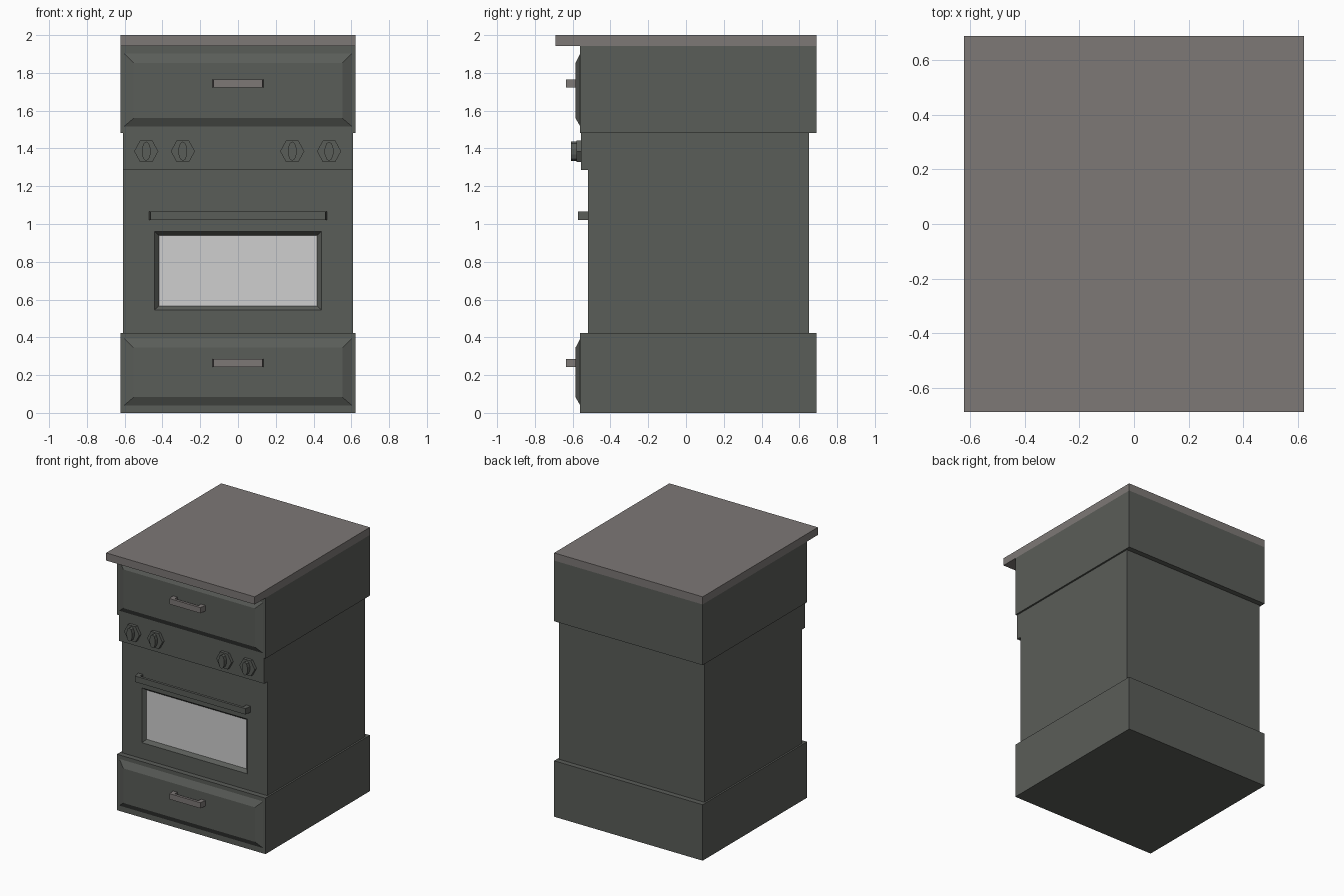
import bpy, bmesh, math
from mathutils import Matrix, Vector

if "Cube" in bpy.data.objects:
    bpy.data.objects.remove(bpy.data.objects["Cube"])


def material(name, rgb):
    m = bpy.data.materials.new(name)
    m.diffuse_color = (*rgb, 1)
    m.use_nodes = True
    m.node_tree.nodes["Principled BSDF"].inputs["Base Color"].default_value = m.diffuse_color
    return m


DARK = material("dark enamel", (0.102, 0.109, 0.099))
STONE = material("warm grey stone", (0.205, 0.188, 0.181))
GLASS = material("pale glass", (0.62, 0.62, 0.62))


def finish(bm, name, *mats):
    bmesh.ops.recalc_face_normals(bm, faces=bm.faces)
    me = bpy.data.meshes.new(name)
    bm.to_mesh(me)
    bm.free()
    for m in mats:
        me.materials.append(m)
    ob = bpy.data.objects.new(name, me)
    bpy.context.collection.objects.link(ob)
    return ob


def add_box(bm, x0, x1, y0, y1, z0, z1):
    mat = Matrix.Translation(((x0 + x1) / 2, (y0 + y1) / 2, (z0 + z1) / 2)) \
        @ Matrix.Diagonal((x1 - x0, y1 - y0, z1 - z0, 1))
    bmesh.ops.create_cube(bm, size=1, matrix=mat)


def block(name, box, mats, rects=()):
    """Box whose front face is inset to nested rectangles (half x, z0, z1, y)."""
    bm = bmesh.new()
    add_box(bm, *box)
    bm.normal_update()
    face = min(bm.faces, key=lambda f: f.calc_center_median().y)
    for hx, z0, z1, y in rects:
        bmesh.ops.inset_region(bm, faces=[face], thickness=0.01)
        mid = face.calc_center_median()
        for v in face.verts:
            v.co = Vector((hx if v.co.x > mid.x else -hx, y, z1 if v.co.z > mid.z else z0))
        bm.normal_update()
    face.material_index = len(mats) - 1
    return finish(bm, name, *mats)


def handle(name, hx, z0, z1, y_back, y_front, mat):
    """U-shaped pull: profile in plan, extruded upwards, legs flared slightly."""
    t, s = 0.02, 0.03
    pts = [(-hx - 0.008, y_back), (-hx, y_front), (hx, y_front), (hx + 0.008, y_back),
           (hx - s, y_back), (hx - s, y_front + t), (-hx + s, y_front + t), (-hx + s, y_back)]
    bm = bmesh.new()
    f = bm.faces.new([bm.verts.new((x, y, z0)) for x, y in pts])
    up = bmesh.ops.extrude_face_region(bm, geom=[f])["geom"]
    bmesh.ops.translate(bm, vec=(0, 0, z1 - z0),
                        verts=[v for v in up if isinstance(v, bmesh.types.BMVert)])
    return finish(bm, name, mat)


def knob(name, x, z):
    """Six-sided dial with an oval grip."""
    bm = bmesh.new()
    for n, rx, rz, y0, y1 in ((6, 0.064, 0.067, -0.58, -0.55), (10, 0.024, 0.051, -0.608, -0.575)):
        mat = Matrix.Translation((x, (y0 + y1) / 2, z)) @ Matrix.Diagonal((rx, 1, rz, 1)) \
            @ Matrix.Rotation(math.pi / 2, 4, 'X')
        if n == 6:
            mat = mat @ Matrix.Rotation(math.pi / 2, 4, 'Z')
        ret = bmesh.ops.create_cone(bm, cap_ends=True, segments=n, radius1=1, radius2=1, depth=y1 - y0)
        if n == 6:  # put points at left and right
            far = max(v.co.x for v in ret["verts"])
            if far > 0.99:
                mat = mat @ Matrix.Rotation(-math.pi / 2, 4, 'Z')
        bmesh.ops.transform(bm, matrix=mat, verts=ret["verts"])
    return finish(bm, name, DARK)


# worktop
block("worktop", (-0.623, 0.623, -0.69, 0.69, 1.942, 2.0), [STONE])

# drawer cabinets with raised bevelled fronts
block("upper_drawer", (-0.623, 0.623, -0.56, 0.69, 1.482, 1.942), [DARK],
      [(0.603, 1.517, 1.902, -0.56), (0.552, 1.56, 1.853, -0.585)])
block("lower_drawer", (-0.623, 0.623, -0.56, 0.69, 0.0, 0.424), [DARK],
      [(0.603, 0.04, 0.394, -0.56), (0.552, 0.083, 0.345, -0.585)])
handle("upper_drawer_handle", 0.129, 1.722, 1.765, -0.58, -0.635, STONE)
handle("lower_drawer_handle", 0.129, 0.243, 0.286, -0.58, -0.635, STONE)

# oven body with recessed window
block("oven_body", (-0.61, 0.61, -0.52, 0.65, 0.424, 1.482), [DARK, GLASS],
      [(0.442, 0.545, 0.96, -0.52), (0.419, 0.567, 0.94, -0.495)])
handle("oven_door_handle", 0.463, 1.02, 1.065, -0.52, -0.573, DARK)

# control strip and knobs
block("control_strip", (-0.61, 0.61, -0.557, -0.52, 1.287, 1.482), [DARK])
for i, kx in enumerate((-0.486, -0.292, 0.287, 0.482)):
    knob(f"knob_{i + 1}", kx, 1.385)
